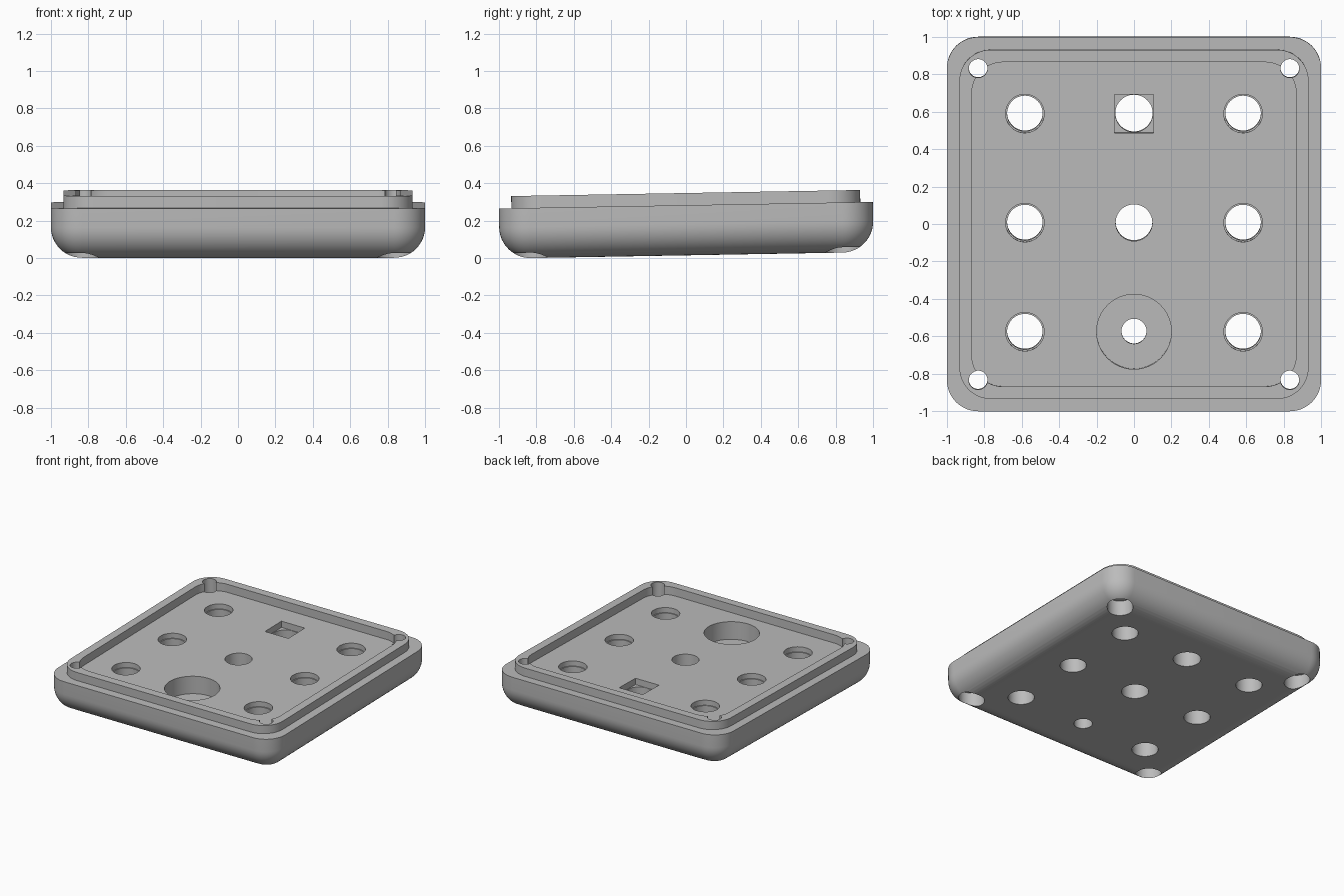
import bpy, bmesh, math
from mathutils import Matrix

cube = bpy.data.objects.get("Cube")
if cube:
    bpy.data.objects.remove(cube, do_unlink=True)

grey = bpy.data.materials.new("plain grey")
grey.use_nodes = True
colour = (0.5, 0.5, 0.5, 1)
grey.diffuse_color = colour
grey.node_tree.nodes["Principled BSDF"].inputs["Base Color"].default_value = colour

CORNER = 0.167     # corner and bottom fillet radius
SHELF = 0.268      # height of the outer shelf
TOP = 0.333        # height of the lip
TILT = math.radians(1)


def rounded_square(half, radius, steps=12):
    """Outline of a square with rounded corners."""
    points = []
    for quarter in range(4):
        middle = math.pi / 4 + quarter * math.pi / 2
        cx = math.copysign(half - radius, math.cos(middle))
        cy = math.copysign(half - radius, math.sin(middle))
        for i in range(steps + 1):
            a = quarter * math.pi / 2 + i / steps * math.pi / 2
            points.append((cx + radius * math.cos(a), cy + radius * math.sin(a)))
    return points


def circle(x, y, radius, steps=48):
    turn = 2 * math.pi / steps
    return [(x + radius * math.cos(i * turn), y + radius * math.sin(i * turn))
            for i in range(steps)]


def loft(name, layers):
    """Closed solid through a stack of (outline, height) layers."""
    bm = bmesh.new()
    rings = [[bm.verts.new((x, y, z)) for x, y in outline] for outline, z in layers]
    for low, high in zip(rings, rings[1:]):
        n = len(low)
        for i in range(n):
            j = (i + 1) % n
            bm.faces.new((low[i], low[j], high[j], high[i]))
    bm.faces.new(rings[0][::-1])
    bm.faces.new(rings[-1])
    mesh = bpy.data.meshes.new(name)
    bm.to_mesh(mesh)
    bm.free()
    obj = bpy.data.objects.new(name, mesh)
    bpy.context.collection.objects.link(obj)
    return obj


def cut(outline, low, high):
    """Subtract a prism from the tray."""
    cutter = loft("cutter", [(outline, low), (outline, high)])
    cutter.hide_render = True
    mod = tray.modifiers.new("cut", 'BOOLEAN')
    mod.operation = 'DIFFERENCE'
    mod.solver = 'EXACT'
    mod.object = cutter
    bpy.ops.object.modifier_apply(modifier=mod.name)
    bpy.data.objects.remove(cutter, do_unlink=True)


# Body: filleted bottom, straight sides, shelf and raised lip
layers = []
for i in range(13):
    a = i / 12 * math.pi / 2
    inset = CORNER * (1 - math.sin(a))
    layers.append((rounded_square(1 - inset, max(CORNER - inset, 0.002)),
                   CORNER * (1 - math.cos(a))))
layers += [(rounded_square(1, CORNER), SHELF),
           (rounded_square(0.933, CORNER), SHELF),
           (rounded_square(0.933, CORNER), TOP)]
tray = loft("tray", layers)
tray.data.materials.append(grey)
bpy.context.view_layer.objects.active = tray
tray.select_set(True)

# Recess inside the lip
cut(rounded_square(0.867, CORNER), SHELF, 0.5)

# Corner screw holes with counterbores underneath
for x in (-0.833, 0.833):
    for y in (-0.833, 0.833):
        cut(circle(x, y, 0.05), -0.1, 0.5)
        cut(circle(x, y, 0.093), -0.1, 0.12)

# Stepped side holes
SPACING, SHIFT = 0.583, 0.008
for x in (-SPACING, SPACING):
    for y in (-SPACING, 0, SPACING):
        cut(circle(x, y + SHIFT, 0.095), -0.1, 0.5)
        cut(circle(x, y + SHIFT, 0.103), SHELF - 0.04, 0.5)

# Centre hole, square pocket and wide pocket
cut(circle(0, SHIFT, 0.098), -0.1, 0.5)
y = SPACING + SHIFT
cut(circle(0, y, 0.1), -0.1, 0.5)
cut([(-0.103, y - 0.103), (0.103, y - 0.103), (0.103, y + 0.103), (-0.103, y + 0.103)],
    SHELF - 0.05, 0.5)
y = SHIFT - SPACING
cut(circle(0, y, 0.067), -0.1, 0.5)
cut(circle(0, y, 0.2), SHELF - 0.14, 0.5)

# Lean the tray slightly and stand it on the ground
tray.data.transform(Matrix.Rotation(TILT, 4, 'X'))
lowest = min(v.co.z for v in tray.data.vertices)
middle = (min(v.co.y for v in tray.data.vertices) + max(v.co.y for v in tray.data.vertices)) / 2
tray.data.transform(Matrix.Translation((0, -middle, -lowest)))
bpy.ops.object.shade_smooth_by_angle(angle=math.radians(30))
